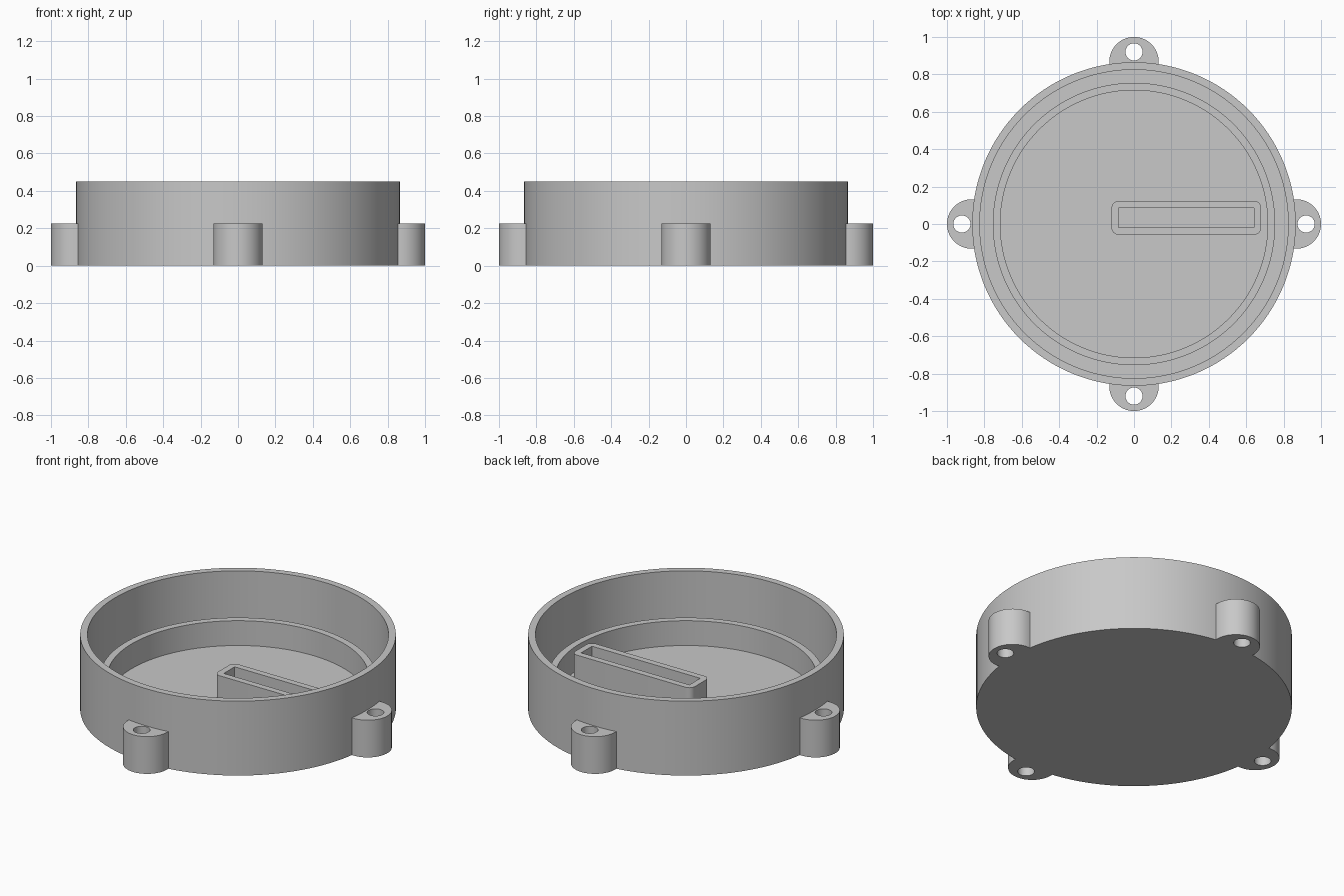
import bpy, bmesh
from math import pi, cos, sin, asin
from mathutils import Matrix

if "Cube" in bpy.data.objects:
    bpy.data.objects.remove(bpy.data.objects["Cube"], do_unlink=True)

grey = bpy.data.materials.new("plain grey")
grey.use_nodes = True
grey.diffuse_color = (0.58, 0.58, 0.58, 1)
grey.node_tree.nodes["Principled BSDF"].inputs["Base Color"].default_value = grey.diffuse_color

R = 0.865          # outer radius of the shell
FLOOR = 0.05       # floor thickness
INNER_TOP = 0.2    # height of the inner ring and the slot holder


def finish(name, bm):
    """Weld, fix normals and turn a bmesh into a shaded object."""
    bmesh.ops.remove_doubles(bm, verts=bm.verts, dist=0.0001)
    bmesh.ops.recalc_face_normals(bm, faces=bm.faces)
    mesh = bpy.data.meshes.new(name)
    bm.to_mesh(mesh)
    bm.free()
    mesh.materials.append(grey)
    obj = bpy.data.objects.new(name, mesh)
    bpy.context.collection.objects.link(obj)
    bpy.ops.object.select_all(action='DESELECT')
    obj.select_set(True)
    bpy.context.view_layer.objects.active = obj
    bpy.ops.object.shade_smooth_by_angle(angle=pi / 6)
    return obj


def lathe(name, profile, steps=128):
    bm = bmesh.new()
    verts = [bm.verts.new((r, 0, z)) for r, z in profile]
    edges = [bm.edges.new(pair) for pair in zip(verts, verts[1:])]
    bmesh.ops.spin(bm, geom=verts + edges, cent=(0, 0, 0), axis=(0, 0, 1),
                   angle=2 * pi, steps=steps, use_merge=True)
    return finish(name, bm)


def arc(cx, cy, r, start, end, n):
    return [(cx + r * cos(start + (end - start) * i / n),
             cy + r * sin(start + (end - start) * i / n)) for i in range(n + 1)]


def plate(name, loops, z0, z1, angle=0):
    """Extrude an outline with holes from z0 to z1, turned about the z axis."""
    curve = bpy.data.curves.new(name, 'CURVE')
    curve.dimensions = '2D'
    curve.fill_mode = 'BOTH'
    curve.extrude = (z1 - z0) / 2
    for loop in loops:
        spline = curve.splines.new('POLY')
        spline.points.add(len(loop) - 1)
        for point, (x, y) in zip(spline.points, loop):
            point.co = (x, y, 0, 1)
        spline.use_cyclic_u = True
    temp = bpy.data.objects.new(name + "_outline", curve)
    bpy.context.collection.objects.link(temp)
    deps = bpy.context.evaluated_depsgraph_get()
    mesh = bpy.data.meshes.new_from_object(temp.evaluated_get(deps))
    bpy.data.objects.remove(temp, do_unlink=True)
    bpy.data.curves.remove(curve)
    bm = bmesh.new()
    bm.from_mesh(mesh)
    bpy.data.meshes.remove(mesh)
    bm.transform(Matrix.Rotation(angle, 4, 'Z') @ Matrix.Translation((0, 0, (z0 + z1) / 2)))
    return finish(name, bm)


# Round open housing with a raised inner ring and a groove around it
lathe("housing", [(0, 0), (R, 0), (R, 0.45), (0.825, 0.45), (0.825, FLOOR),
                  (0.755, FLOOR), (0.755, INNER_TOP), (0.715, INNER_TOP),
                  (0.715, FLOOR), (0, FLOOR)])

# Four screw lugs, each hugging the wall and pierced from top to bottom
W = 0.132
seat = R - 0.002
half = asin(W / seat)
outline = arc(0, 1 - W, W, 0, pi, 32) + arc(0, 0, seat, pi / 2 + half, pi / 2 - half, 12)
hole = arc(0, 0.92, 0.046, 0, 2 * pi, 32)[:-1]
for i, side in enumerate(("back", "right", "front", "left")):
    plate(side + "_screw_lug", [outline, hole], 0, 0.225, i * pi / 2)

# Off-centre slot holder with rounded outer corners
x0, x1, y0, y1, c, wall = -0.12, 0.68, -0.057, 0.123, 0.037, 0.038
corners = [(x1 - c, y1 - c), (x0 + c, y1 - c), (x0 + c, y0 + c), (x1 - c, y0 + c)]
rounded = [p for i, (x, y) in enumerate(corners)
           for p in arc(x, y, c, i * pi / 2, (i + 1) * pi / 2, 8)]
a, b, d, e = x0 + wall, x1 - wall, y0 + wall, y1 - wall
plate("slot_holder", [rounded, [(a, d), (b, d), (b, e), (a, e)]], FLOOR, INNER_TOP)
